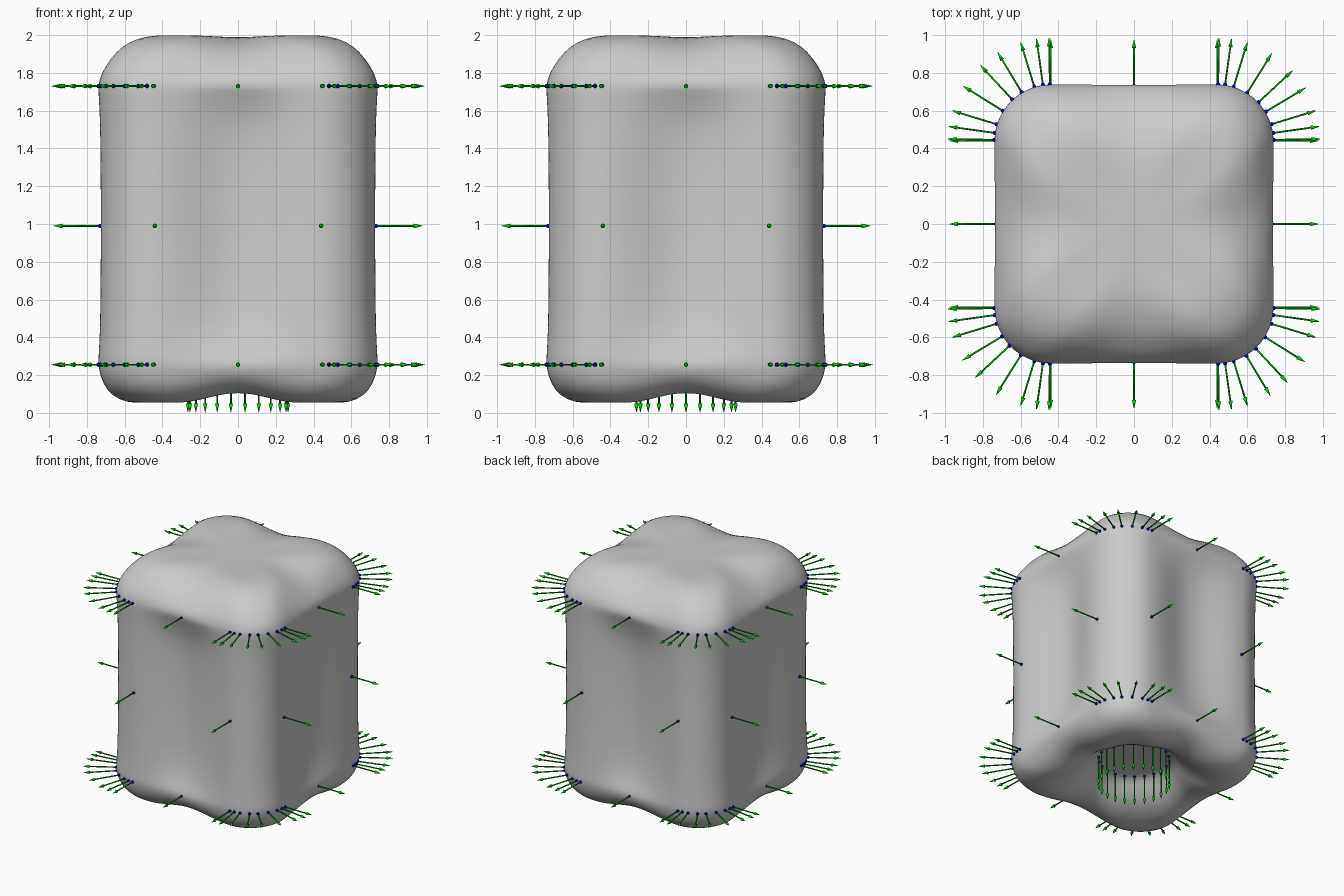
import bpy, bmesh, math
from mathutils import Vector, Matrix

if "Cube" in bpy.data.objects:
    bpy.data.objects.remove(bpy.data.objects["Cube"])

HALF, RAD = 0.74, 0.30
FLAT = HALF - RAD


def material(name, color):
    m = bpy.data.materials.new(name)
    m.diffuse_color = color
    m.use_nodes = True
    m.node_tree.nodes["Principled BSDF"].inputs["Base Color"].default_value = m.diffuse_color
    return m


def finish(bm, name, mat=None):
    me = bpy.data.meshes.new(name)
    bm.to_mesh(me)
    bm.free()
    ob = bpy.data.objects.new(name, me)
    bpy.context.collection.objects.link(ob)
    for p in me.polygons:
        p.use_smooth = True
    if mat:
        me.materials.append(mat)
    return ob


# Rounded square outline: (point, outward normal, closeness to face middle)
def outline():
    pts = []
    for q in range(4):
        rot = Matrix.Rotation(q * math.pi / 2, 3, 'Z')
        for i in range(14):
            y = -FLAT + 2 * FLAT * i / 14
            w = math.cos(y / FLAT * math.pi / 2) ** 2
            pts.append((rot @ Vector((HALF, y, 0)), rot @ Vector((1, 0, 0)), w))
        for i in range(10):
            a = math.radians(9 * i)
            n = Vector((math.cos(a), math.sin(a), 0))
            pts.append((rot @ (Vector((FLAT, FLAT, 0)) + RAD * n), rot @ n, 0.0))
    return pts


# Body rings: scale, z at corners, z at face middles, face inset, blend to circle
RINGS = [
    (0.15, 1.99, 1.99, 0, 0), (0.35, 1.992, 1.99, 0, 0), (0.52, 2.0, 1.985, 0, 0),
    (0.66, 1.995, 1.96, 0, 0), (0.78, 1.965, 1.92, 0, 0), (0.87, 1.915, 1.875, 0, 0),
    (0.945, 1.84, 1.82, 0, 0), (0.985, 1.78, 1.775, 0, 0), (1.0, 1.73, 1.73, 0, 0),
    (0.998, 1.69, 1.69, 0.015, 0), (0.99, 1.58, 1.58, 0.05, 0), (0.985, 1.42, 1.42, 0.075, 0),
    (0.982, 1.0, 1.0, 0.08, 0), (0.985, 0.57, 0.57, 0.075, 0), (0.99, 0.41, 0.41, 0.05, 0),
    (0.998, 0.30, 0.30, 0.015, 0), (1.0, 0.26, 0.26, 0, 0), (0.985, 0.19, 0.21, 0, 0),
    (0.94, 0.12, 0.16, 0, 0), (0.86, 0.07, 0.12, 0, 0), (0.75, 0.047, 0.10, 0, 0.1),
    (0.64, 0.065, 0.11, 0, 0.3), (0.54, 0.115, 0.14, 0, 0.7), (0.46, 0.19, 0.20, 0, 1),
    (0.40, 0.24, 0.24, 0, 1), (0.34, 0.258, 0.258, 0, 1), (0.15, 0.26, 0.26, 0, 1),
]

bm = bmesh.new()
shape = outline()
rows = []
for s, zc, zm, inset, circ in RINGS:
    row = []
    for p, n, w in shape:
        v = (p * s).lerp(p.normalized() * HALF * s, circ) - n * inset * w
        row.append(bm.verts.new((v.x, v.y, zc + (zm - zc) * w)))
    rows.append(row)
N = len(shape)
for a, b in zip(rows, rows[1:]):
    for i in range(N):
        j = (i + 1) % N
        bm.faces.new((a[i], b[i], b[j], a[j]))
for row, z in ((rows[0], 1.99), (rows[-1], 0.26)):
    c = bm.verts.new((0, 0, z))
    for i in range(N):
        bm.faces.new((c, row[i], row[(i + 1) % N]))
bmesh.ops.recalc_face_normals(bm, faces=bm.faces)
body = finish(bm, "rounded_body")
body.modifiers.new("smooth", 'SUBSURF').levels = 1

# Sample points with their directions
samples = []
for q in range(4):
    rot = Matrix.Rotation(q * math.pi / 2, 3, 'Z')
    for z in (0.255, 1.73):
        samples.append((rot @ Vector((HALF - 0.01, 0, z)), rot @ Vector((1, 0, 0))))
        for deg in (1, 8, 17, 31, 43, 58, 73, 82, 89):
            a = math.radians(deg)
            n = Vector((math.cos(a), math.sin(a), 0))
            samples.append((rot @ (Vector((FLAT, FLAT, z)) + RAD * n), rot @ n))
    for y in (-FLAT, FLAT):
        samples.append((rot @ Vector((HALF - 0.01, y, 0.99)), rot @ Vector((1, 0, 0))))
for i in range(22):
    a = 2 * math.pi * i / 22
    samples.append((Vector((0.265 * math.cos(a), 0.265 * math.sin(a), 0.25)), Vector((0, 0, -1))))

# Blue dots, green arrow shafts and heads
dots, shafts, heads = bmesh.new(), bmesh.new(), bmesh.new()
LENGTH, HEAD = 0.25, 0.05


def cone(target, p, d, start, length, r1, r2):
    m = Matrix.Translation(p + d * (start + length / 2)) @ d.to_track_quat('Z', 'Y').to_matrix().to_4x4()
    bmesh.ops.create_cone(target, cap_ends=True, segments=10, radius1=r1, radius2=r2, depth=length, matrix=m)


for p, d in samples:
    bmesh.ops.create_uvsphere(dots, u_segments=10, v_segments=6, radius=0.011, matrix=Matrix.Translation(p))
    cone(shafts, p, d, 0, LENGTH - HEAD, 0.005, 0.005)
    cone(heads, p, d, LENGTH - HEAD, HEAD, 0.012, 0.0)

finish(dots, "sample_dots", material("blue", (0.0, 0.0, 0.75, 1)))
finish(shafts, "arrow_shafts", material("dark_green", (0.0, 0.35, 0.0, 1)))
finish(heads, "arrow_heads", material("green", (0.0, 0.65, 0.0, 1)))
